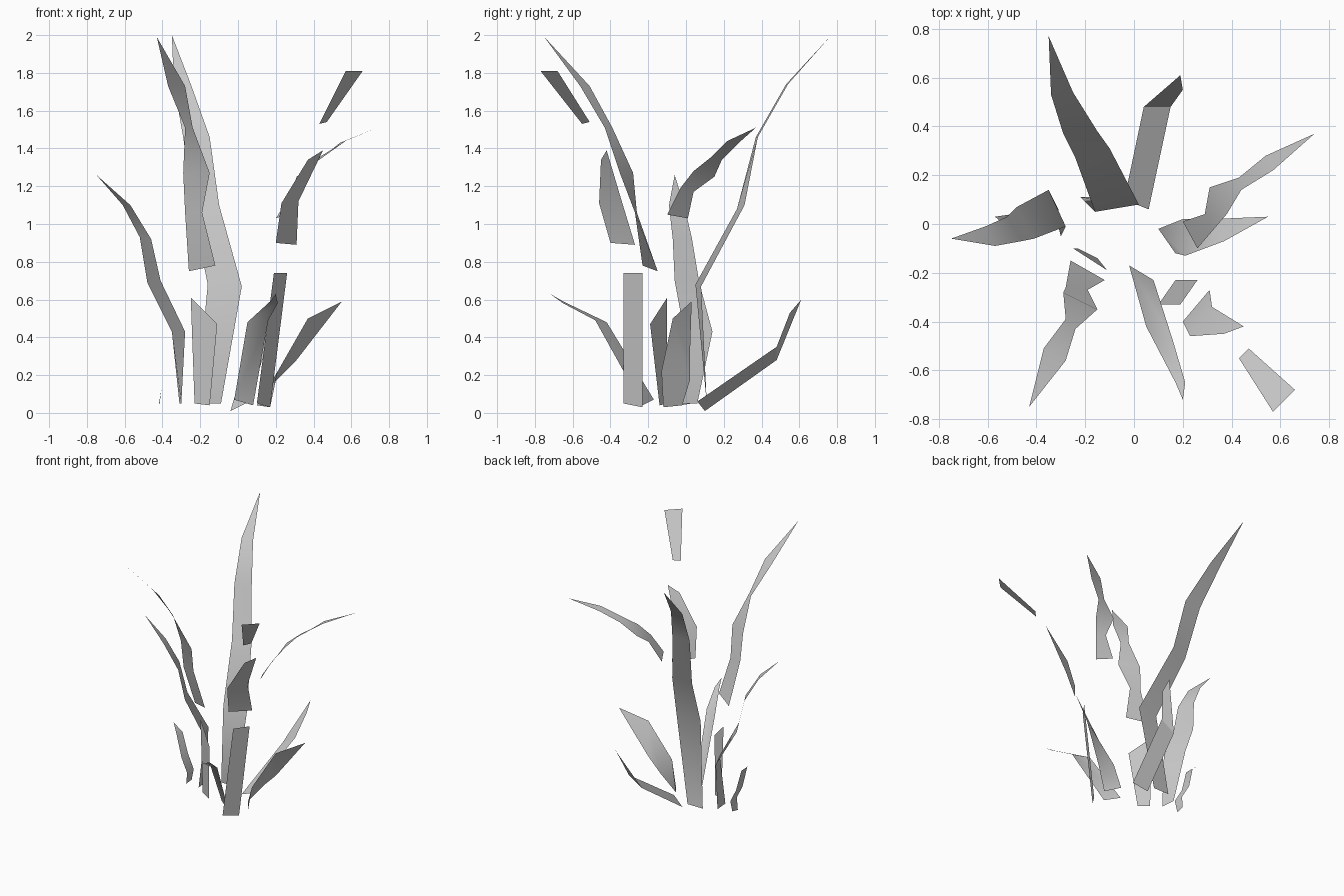
import bpy, bmesh


def blade(name, left, right, tip=None):
    """Paper-thin leaf: a ribbon lofted between two edge paths, closed to a point at the tip."""
    bm = bmesh.new()
    lv = [bm.verts.new(p) for p in left]
    rv = [bm.verts.new(p) for p in right]
    for i in range(len(lv) - 1):
        bm.faces.new((lv[i], rv[i], rv[i + 1], lv[i + 1]))
    if tip:
        bm.faces.new((lv[-1], rv[-1], bm.verts.new(tip)))
    for f in bm.faces:
        f.smooth = True
    mesh = bpy.data.meshes.new(name)
    bm.to_mesh(mesh)
    bm.free()
    obj = bpy.data.objects.new(name, mesh)
    bpy.context.collection.objects.link(obj)
    return obj


# Tall leaf leaning to the back
blade("back_tall_leaf",
      [(-.22, .11, .05), (-.16, .05, .68), (-.24, .27, 1.08), (-.29, .37, 1.46), (-.34, .53, 1.74)],
      [(-.09, .11, .05), (.02, .08, .67), (-.10, .31, 1.10), (-.15, .38, 1.46), (-.25, .54, 1.74)],
      (-.35, .77, 2.0))

# Front left leaf: short stump and its tall detached upper part
blade("front_left_stump",
      [(-.23, -.10, .05)], [(-.15, -.14, .04)], None)
bpy.data.objects.remove(bpy.data.objects["front_left_stump"])
blade("front_left_lower_leaf",
      [(-.23, -.10, .05), (-.25, -.10, .61)],
      [(-.15, -.14, .04), (-.11, -.19, .47)])
blade("front_left_upper_leaf",
      [(-.26, -.15, .75), (-.28, -.26, 1.06), (-.29, -.28, 1.27), (-.28, -.39, 1.51), (-.37, -.51, 1.73)],
      [(-.12, -.23, .78), (-.19, -.27, 1.06), (-.15, -.35, 1.27), (-.24, -.43, 1.51), (-.28, -.56, 1.73)],
      (-.43, -.75, 1.99))

# Left leaf and the small one beside it
blade("left_leaf",
      [(-.30, -.05, .05), (-.28, -.01, .43), (-.41, -.06, .70), (-.46, -.07, .92), (-.57, -.09, 1.10)],
      [(-.31, .06, .05), (-.35, .14, .43), (-.48, .07, .69), (-.52, .03, .93), (-.61, -.01, 1.10)],
      (-.75, -.06, 1.26))
blade("left_small_leaf",
      [(-.42, -.03, .04), (-.405, -.04, .13), (-.46, -.03, .23), (-.50, -.03, .39)],
      [(-.415, .03, .05), (-.405, .04, .13), (-.46, .05, .23), (-.50, .04, .39)],
      (-.57, .03, .45))

# Back right leaf bending upward
blade("back_right_leaf",
      [(-.04, .10, .01), (.04, .48, .28)],
      [(.06, .06, .06), (.15, .48, .35)])
blade("back_right_leaf_end",
      [(.04, .48, .28), (.19, .61, .60)],
      [(.15, .48, .35), (.20, .55, .53)])

# Right leaf: low part and its detached upper part
blade("right_low_leaf",
      [(.10, -.02, .04), (.20, .02, .17), (.31, .02, .28)],
      [(.17, -.12, .03), (.21, -.13, .22), (.37, -.07, .50)],
      (.55, .03, .59))
blade("right_upper_leaf",
      [(.20, .01, 1.03), (.29, .04, 1.17), (.31, .15, 1.25), (.43, .19, 1.34), (.54, .28, 1.43)],
      [(.26, -.10, 1.05), (.32, -.03, 1.19), (.38, .04, 1.28), (.44, .14, 1.36), (.57, .22, 1.44)],
      (.74, .37, 1.51))

# Front leaf
blade("front_leaf",
      [(-.02, -.17, .07), (.05, -.42, .48), (.17, -.65, .59)],
      [(.08, -.23, .04), (.16, -.48, .49), (.21, -.65, .58)],
      (.20, -.72, .63))

# Front right leaf, broken into three pieces
blade("front_right_lower_piece",
      [(.10, -.33, .05), (.19, -.33, .74)],
      [(.17, -.23, .03), (.26, -.23, .74)])
blade("front_right_middle_piece",
      [(.20, -.40, .90), (.23, -.46, 1.11), (.37, -.45, 1.34)],
      [(.31, -.27, .89), (.32, -.34, 1.12), (.45, -.42, 1.39)])
blade("front_right_upper_piece",
      [(.43, -.55, 1.53), (.57, -.77, 1.81)],
      [(.47, -.51, 1.54), (.66, -.68, 1.81)])
